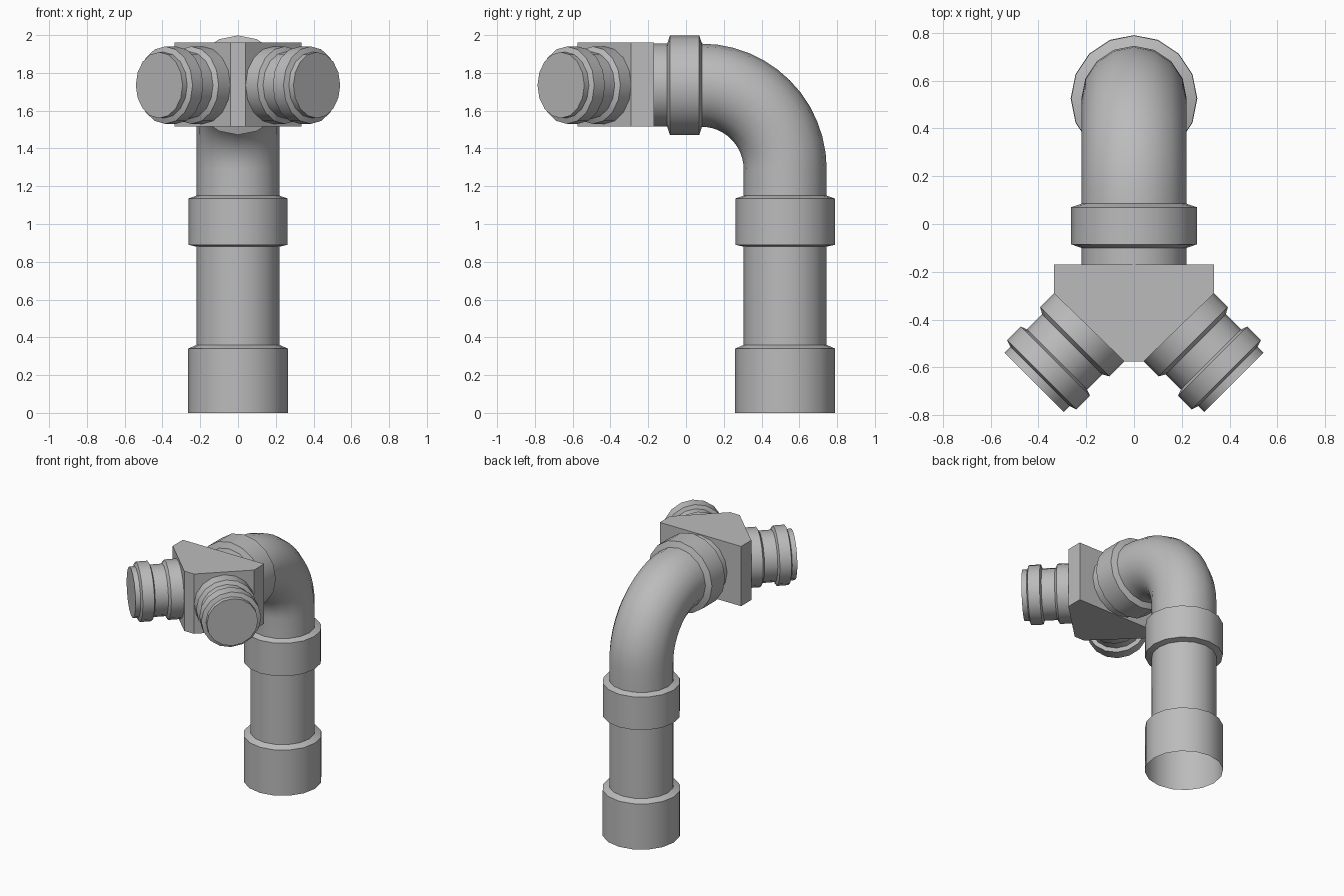
import bpy, bmesh, math
from mathutils import Vector

cube = bpy.data.objects.get("Cube")
if cube:
    bpy.data.objects.remove(cube, do_unlink=True)

SIDES = 16
AXIS_Y, AXIS_Z = 0.525, 1.735      # upright pipe's y, horizontal pipe's height
BEND = 0.445                       # elbow centre-line radius
PIPE, COLLAR = 0.22, 0.263

grey = bpy.data.materials.new("plain_grey")
grey.use_nodes = True
grey.diffuse_color = (0.5, 0.5, 0.5, 1)
grey.node_tree.nodes["Principled BSDF"].inputs["Base Color"].default_value = (0.5, 0.5, 0.5, 1)


def finish(name, bm, smooth=True):
    bmesh.ops.recalc_face_normals(bm, faces=bm.faces)
    mesh = bpy.data.meshes.new(name)
    bm.to_mesh(mesh)
    bm.free()
    mesh.materials.append(grey)
    obj = bpy.data.objects.new(name, mesh)
    bpy.context.collection.objects.link(obj)
    if smooth:
        bpy.ops.object.select_all(action="DESELECT")
        obj.select_set(True)
        bpy.context.view_layer.objects.active = obj
        bpy.ops.object.shade_smooth_by_angle(angle=math.radians(30))
    return obj


def sweep(name, stations, side, cap_end=False):
    """Skin round rings; each station is (centre, direction, radius)."""
    bm = bmesh.new()
    rings = []
    for centre, direction, radius in stations:
        up = direction.cross(side)
        angles = [math.tau * i / SIDES for i in range(SIDES)]
        rings.append([bm.verts.new(centre + radius * (side * math.cos(a) + up * math.sin(a)))
                      for a in angles])
    for a, b in zip(rings, rings[1:]):
        for i in range(SIDES):
            j = (i + 1) % SIDES
            bm.faces.new((a[i], a[j], b[j], b[i]))
    if cap_end:
        bm.faces.new(rings[-1])
    return finish(name, bm)


def lathe(name, start, direction, side, profile, cap_end=False):
    """Straight turned part from (distance, radius) pairs."""
    return sweep(name, [(start + direction * d, direction, r) for d, r in profile], side, cap_end)


X, Y, Z = Vector((1, 0, 0)), Vector((0, 1, 0)), Vector((0, 0, 1))
foot = Vector((0, AXIS_Y, 0))
head = Vector((0, 0, AXIS_Z))

# Upright pipe, open at the bottom
lathe("bottom_collar", foot, Z, X, [(0, 0.265), (0.34, 0.265), (0.36, PIPE)])
lathe("lower_pipe", foot, Z, X, [(0.36, PIPE), (0.88, PIPE)])
lathe("middle_collar", foot, Z, X, [(0.88, PIPE), (0.89, COLLAR), (1.135, COLLAR), (1.15, PIPE)])

# Elbow, with a short straight run below the bend
bend_centre = Vector((0, AXIS_Y - BEND, AXIS_Z - BEND))
elbow = [(foot + Z * 1.15, Z, PIPE)]
for i in range(13):
    a = math.pi / 2 * i / 12
    radial = Y * math.cos(a) + Z * math.sin(a)
    tangent = Z * math.cos(a) - Y * math.sin(a)
    elbow.append((bend_centre + radial * BEND, tangent, PIPE))
sweep("elbow_pipe", elbow, X)

# Horizontal collar and neck
lathe("upper_collar", head, -Y, X,
      [(-0.085, PIPE), (-0.07, COLLAR), (0.085, COLLAR), (0.1, PIPE)])
lathe("neck_pipe", head, -Y, X, [(0.1, PIPE), (0.19, PIPE)])

# Splitter block: an extruded outline with two angled front faces
bm = bmesh.new()
right = [(0.335, -0.17), (0.335, -0.29), (0.04, -0.575)]
outline = right + [(-x, y) for x, y in reversed(right)]
base = bm.faces.new([bm.verts.new((x, y, 1.515)) for x, y in outline])
top = bmesh.ops.extrude_face_region(bm, geom=[base])["geom"]
bmesh.ops.translate(bm, vec=Z * 0.445, verts=[v for v in top if isinstance(v, bmesh.types.BMVert)])
finish("splitter_block", bm, smooth=False)

# Two outlets at 45 degrees
outlet = [(-0.01, 0.205), (0.085, 0.205), (0.1, 0.178), (0.19, 0.178), (0.2, 0.205),
          (0.28, 0.205), (0.29, 0.175), (0.325, 0.175)]
for name, s in (("left_outlet", 1), ("right_outlet", -1)):
    direction = Vector((s, -1, 0)).normalized()
    lathe(name, Vector((s * 0.1875, -0.4325, AXIS_Z)), direction, direction.cross(Z), outlet, True)
